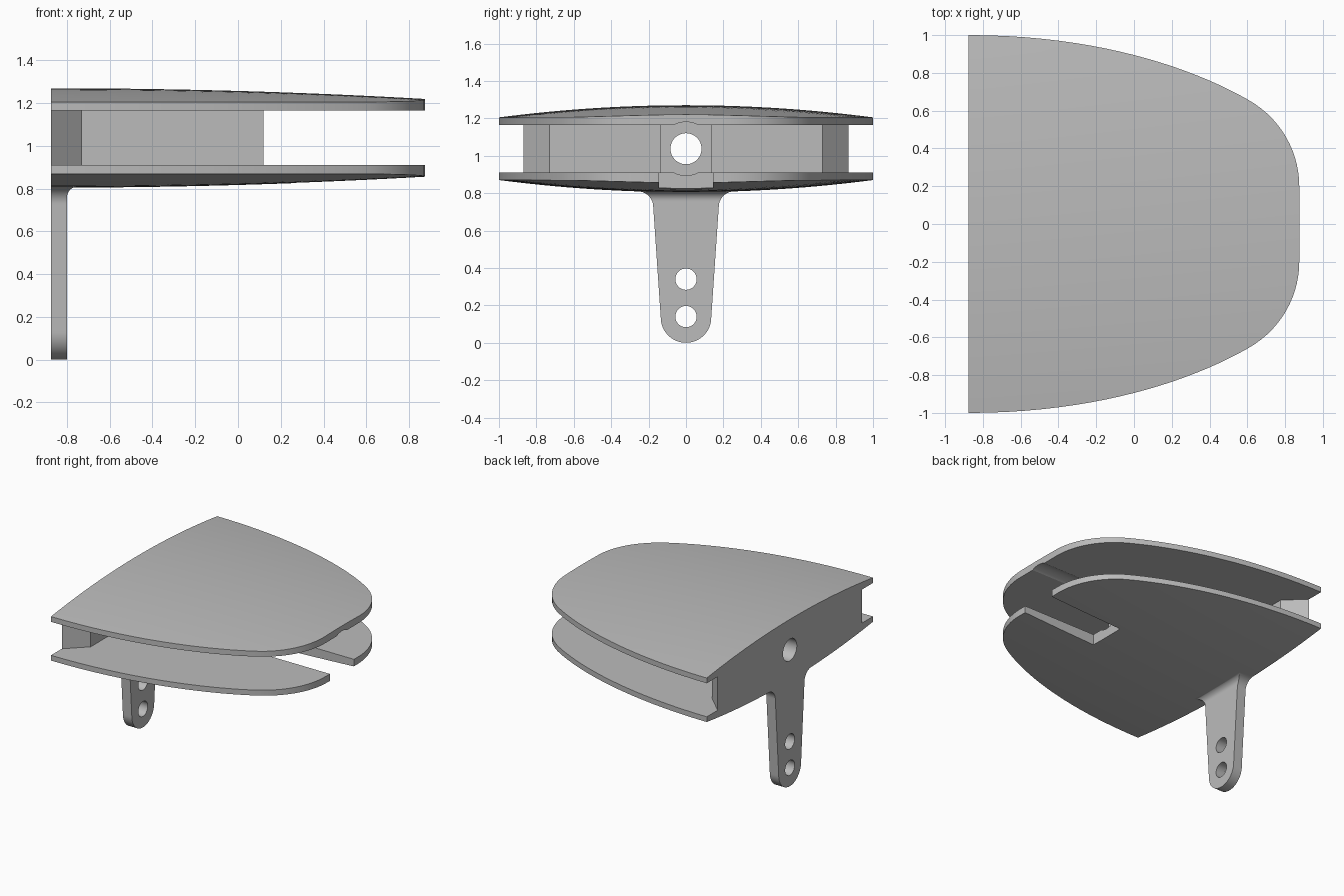
import bpy, bmesh, math

if "Cube" in bpy.data.objects:
    bpy.data.objects.remove(bpy.data.objects["Cube"])

MID = 1.0375            # mirror height between the two plates
TAIL, NOSE = -0.875, 0.875
grey = bpy.data.materials.new("light grey")
grey.diffuse_color = (0.5, 0.5, 0.5, 1)
grey.use_nodes = True
grey.node_tree.nodes["Principled BSDF"].inputs["Base Color"].default_value = grey.diffuse_color


def loft(name, rings):
    """Skin a row of equal-length closed rings and cap both ends."""
    bm = bmesh.new()
    rows = [[bm.verts.new(p) for p in r] for r in rings]
    n = len(rows[0])
    for a, b in zip(rows, rows[1:]):
        for i in range(n):
            j = (i + 1) % n
            bm.faces.new((a[i], a[j], b[j], b[i]))
    bm.faces.new(rows[0][::-1])
    bm.faces.new(rows[-1])
    bmesh.ops.recalc_face_normals(bm, faces=bm.faces)
    me = bpy.data.meshes.new(name)
    bm.to_mesh(me)
    bm.free()
    me.materials.append(grey)
    ob = bpy.data.objects.new(name, me)
    bpy.context.collection.objects.link(ob)
    return ob


def rod(x0, x1, z, r, n=48):
    """Round cutter along x."""
    angles = [2 * math.pi * i / n for i in range(n)]
    return loft("cutter", [[(x, r * math.cos(a), z + r * math.sin(a)) for a in angles]
                           for x in (x0, x1)])


def box(x0, x1, w, z0, z1):
    return loft("cutter", [[(x, -w, z0), (x, w, z0), (x, w, z1), (x, -w, z1)] for x in (x0, x1)])


def finish(ob, cutters=()):
    """Cut the openings, then shade with sharp edges."""
    bpy.ops.object.select_all(action='DESELECT')
    bpy.context.view_layer.objects.active = ob
    ob.select_set(True)
    for c in cutters:
        m = ob.modifiers.new("cut", 'BOOLEAN')
        m.operation, m.solver, m.object = 'DIFFERENCE', 'EXACT', c
        bpy.ops.object.modifier_apply(modifier=m.name)
        bpy.data.objects.remove(c)
    bpy.ops.object.shade_smooth_by_angle(angle=math.radians(25))


def bezier(p, n):
    out = []
    for i in range(n + 1):
        t = i / n
        k = ((1 - t) ** 3, 3 * t * (1 - t) ** 2, 3 * t * t * (1 - t), t ** 3)
        out.append(tuple(sum(k[j] * p[j][c] for j in range(4)) for c in (0, 1)))
    return out


# Half outline of the plates: long side sweep, then the rounded nose
outline = bezier([(TAIL, 1), (-0.2, 1), (0.3, 0.83), (0.6, 0.66)], 20)
outline += bezier([(0.6, 0.66), (0.78, 0.56), (NOSE, 0.38), (NOSE, 0.2)], 14)[1:]


def dome(x, y):
    return 1.27 - 0.065 * y * y - 0.05 * ((x - TAIL) / 1.75) ** 2


def plate(name, flip):
    f = (lambda z: 2 * MID - z) if flip else (lambda z: z)
    rings = []
    for x, w in outline:
        ring = [(x, -w, f(1.165)), (x, w, f(1.165))]
        ring += [(x, w * (1 - i / 14), f(dome(x, w * (1 - i / 14)))) for i in range(29)]
        rings.append(ring)
    return loft(name, rings)


# Domed plates, each with a shallow round groove ahead of the spine
upper = plate("upper_plate", False)
finish(upper, [rod(0.12, 1.0, MID, 0.143)])
lower = plate("lower_plate", True)
finish(lower, [rod(0.12, 1.0, MID, 0.143), box(0.25, 1.0, 0.145, 0.7, 1.0)])

# Tail wall with bevelled ends and a central rib, bored lengthwise
half = [(TAIL, 0.87), (-0.73, 0.73), (-0.73, 0.135), (0.12, 0.135)]
plan = half + [(x, -y) for x, y in half[::-1]]
spine = loft("spine_block", [[(x, y, z) for x, y in plan] for z in (0.91, 1.165)])
finish(spine, [rod(-1, 0.3, MID, 0.083)])

# Hanging lever: round tip, tapered sides, filleted root
rad = math.radians
rows = [(0.135 * math.sin(rad(a)), 0.135 - 0.135 * math.cos(rad(a))) for a in range(5, 91, 5)]
rows += [(0.26 - 0.085 * math.cos(rad(a)), 0.725 + 0.085 * math.sin(rad(a)))
         for a in range(0, 91, 6)]
rows.append((0.26, 0.825))
rings = []
for w, z in rows:
    s = min(max((z - 0.76) / 0.05, 0), 1)
    x1 = -0.75 - 0.05 * math.sqrt(1 - s * s)
    rings.append([(TAIL, -w, z), (x1, -w, z), (x1, w, z), (TAIL, w, z)])
lever = loft("lever", rings)
finish(lever, [rod(-1, -0.6, z, 0.057, 32) for z in (0.14, 0.34)])
